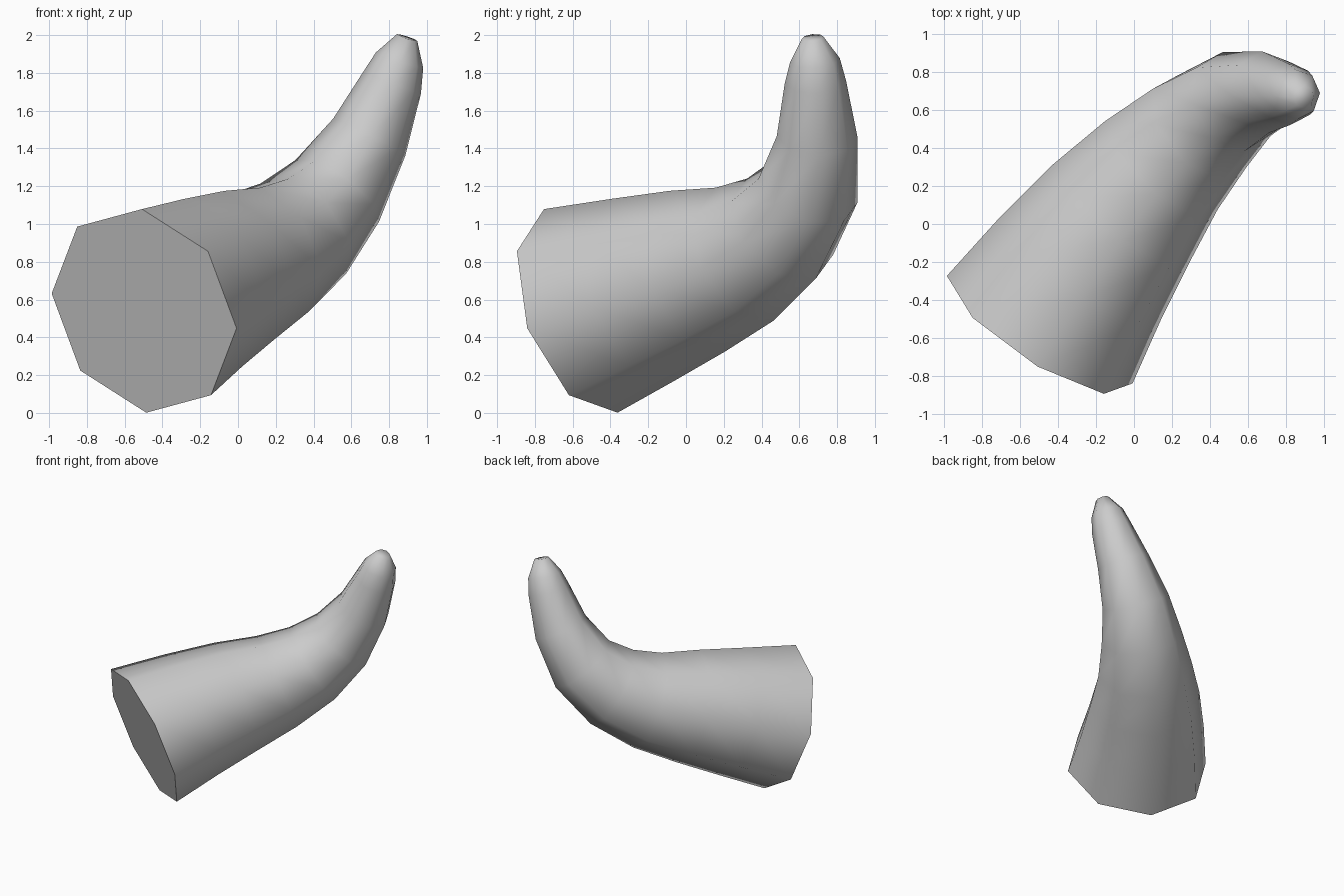
import bpy
import bmesh
import math
from mathutils import Vector

cube = bpy.data.objects.get("Cube")
if cube:
    bpy.data.objects.remove(cube, do_unlink=True)

# Horn centre line: x, y, z, radius
PATH = [
    (-0.497, -0.557, 0.54, 0.573),
    (-0.28, -0.23, 0.65, 0.51),
    (-0.065, 0.06, 0.75, 0.45),
    (0.145, 0.31, 0.84, 0.385),
    (0.345, 0.505, 0.975, 0.33),
    (0.525, 0.645, 1.175, 0.275),
    (0.695, 0.695, 1.46, 0.215),
    (0.817, 0.685, 1.75, 0.163),
    (0.855, 0.683, 1.867, 0.132),
    (0.895, 0.67, 1.987, 0.057),
]
SIDES = 8


def material(name, value):
    mat = bpy.data.materials.new(name)
    mat.use_nodes = True
    colour = (value, value, value, 1)
    mat.diffuse_color = colour
    mat.node_tree.nodes["Principled BSDF"].inputs["Base Color"].default_value = colour
    return mat


# Sweep an octagon along the centre line without twisting it
centres = [Vector(p[:3]) for p in PATH]
bm = bmesh.new()
rings = []
up = Vector((-0.013, -0.198, 0.54))
last = len(PATH) - 1
for i, centre in enumerate(centres):
    tangent = (centres[min(i + 1, last)] - centres[max(i - 1, 0)]).normalized()
    if i == 0:
        tangent = Vector((0.52, 0.8, 0.3)).normalized()
    else:
        up = previous.rotation_difference(tangent) @ up
    up = (up - tangent * up.dot(tangent)).normalized()
    side = tangent.cross(up)
    previous = tangent
    ring = []
    for k in range(SIDES):
        a = math.tau * k / SIDES
        offset = (up * math.cos(a) + side * math.sin(a)) * PATH[i][3]
        ring.append(bm.verts.new(centre + offset))
    rings.append(ring)

for lower, upper in zip(rings, rings[1:]):
    for k in range(SIDES):
        n = (k + 1) % SIDES
        bm.faces.new((lower[k], lower[n], upper[n], upper[k]))

# Flat base and small blunt tip
bm.faces.new(rings[0])
bm.faces.new(rings[-1])
bmesh.ops.recalc_face_normals(bm, faces=bm.faces)

mesh = bpy.data.meshes.new("horn")
bm.to_mesh(mesh)
bm.free()
horn = bpy.data.objects.new("horn", mesh)
bpy.context.collection.objects.link(horn)
mesh.materials.append(material("light grey", 0.6))

# Smooth sides and tip, crisp base rim
bpy.ops.object.select_all(action="DESELECT")
horn.select_set(True)
bpy.context.view_layer.objects.active = horn
bpy.ops.object.shade_smooth_by_angle(angle=math.radians(67))
